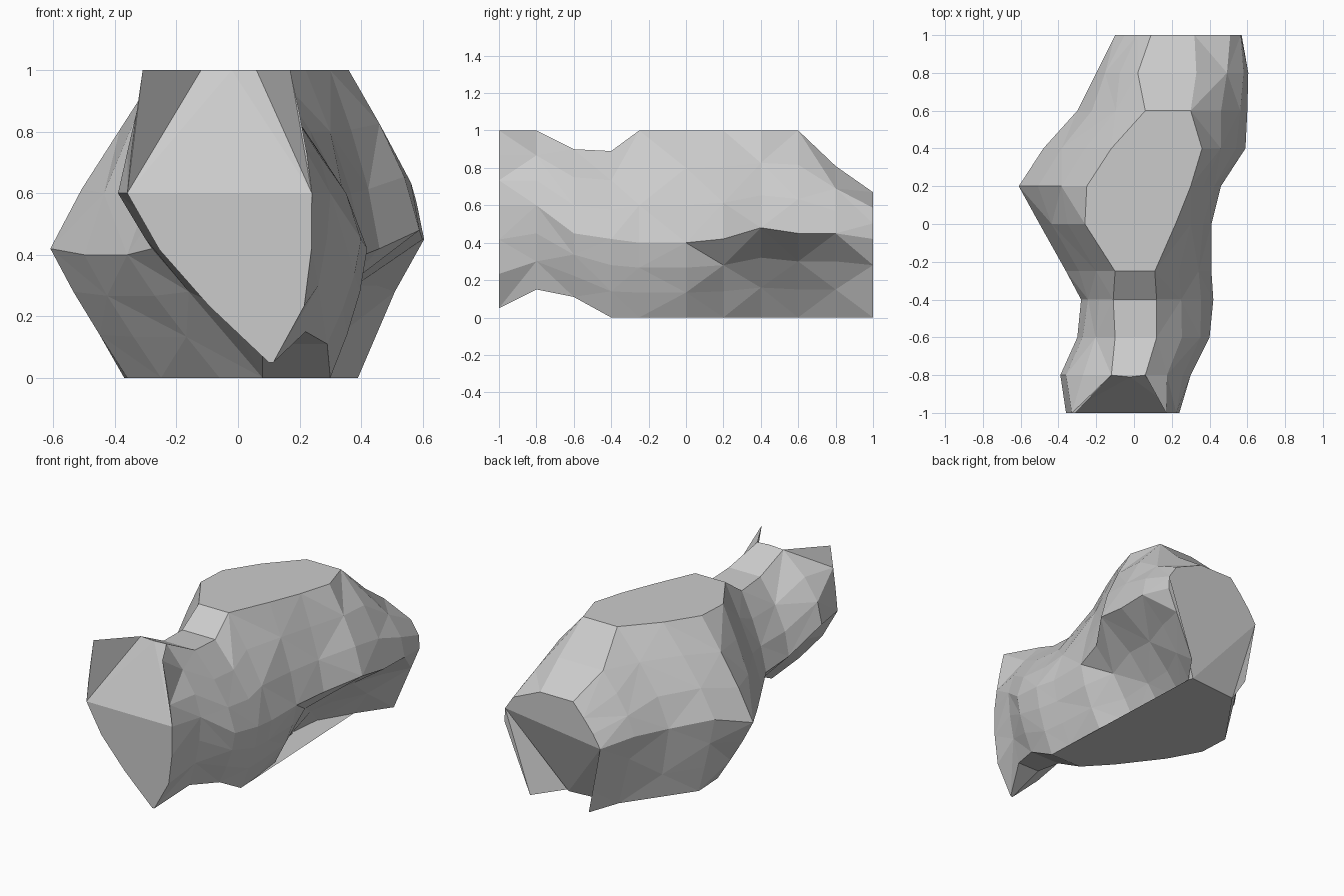
import bpy, bmesh

if "Cube" in bpy.data.objects:
    bpy.data.objects.remove(bpy.data.objects["Cube"])

# Cross-sections along y:
# y, top left/right x, top z, widest left/right x, widest z, bottom left/right x, bottom z
SECTIONS = [
    (-1.0, -.31, .17, 1.0, -.36, .24, .60, .10, .115, .05),
    (-0.8, -.12, .06, 1.0, -.39, .30, .60, .07, .22, .15),
    (-0.6, -.10, .12, .90, -.30, .40, .45, .08, .29, .11),
    (-0.4, -.11, .12, .89, -.28, .42, .42, .08, .30, .00),
    (-0.25, -.10, .11, 1.0, -.36, .41, .40, -.06, .29, .00),
    (0.0, -.26, .22, 1.0, -.50, .41, .40, -.25, .26, .00),
    (0.2, -.25, .30, 1.0, -.61, .46, .42, -.36, .16, .00),
    (0.4, -.12, .36, 1.0, -.48, .59, .48, -.37, .11, .00),
    (0.6, .06, .30, 1.0, -.30, .60, .45, -.23, .13, .00),
    (0.8, .02, .33, .81, -.20, .605, .45, -.09, .25, .00),
    (1.0, .09, .32, .67, -.10, .57, .42, -.02, .39, .00),
]
# Roundness of each section: left below/above, right below/above the widest point
BEND = [
    (1.35, 1.2, 4.0, 1.3), (0.9, 2.0, 1.8, 1.6), (0.95, 1.8, 1.5, 1.6),
    (1.0, 1.4, 1.5, 1.4), (1.1, 1.2, 1.5, 1.35), (1.1, 1.2, 1.5, 1.35),
    (1.1, 1.15, 0.75, 1.35), (1.1, 1.2, 0.7, 1.4), (1.0, 1.4, 0.7, 1.9),
    (1.0, 1.4, 0.75, 2.2), (1.0, 1.2, 1.0, 3.5),
]


def side(bot, mid, top, zb, zm, zt, low_power, high_power):
    """One flank from bottom to top: 3 points below the widest, 4 above."""
    pts = []
    for k in (3, 2, 1):
        u = k / 3
        pts.append((mid + (bot - mid) * u ** low_power, zm + (zb - zm) * u))
    for k in range(4):
        u = k / 3
        pts.append((mid + (top - mid) * u ** high_power, zm + (zt - zm) * u))
    return pts


bm = bmesh.new()
rings = []
for (y, tl, tr, zt, ml, mr, zm, bl, br, zb), (ll, lh, rl, rh) in zip(SECTIONS, BEND):
    left = side(bl, ml, tl, zb, zm, zt, ll, lh)
    right = side(br, mr, tr, zb, zm, zt, rl, rh)
    rings.append([bm.verts.new((x, y, z)) for x, z in left + right[::-1]])

# Faceted skin; the front top and the rear underside stay open as notches
last = len(rings) - 2
for j, (a, b) in enumerate(zip(rings, rings[1:])):
    for i in range(14):
        if (j == 0 and i == 6) or (j == last and i == 13):
            continue
        k = (i + 1) % 14
        if (i + j) % 2:
            bm.faces.new((a[i], a[k], b[k]))
            bm.faces.new((a[i], b[k], b[i]))
        else:
            bm.faces.new((a[i], a[k], b[i]))
            bm.faces.new((a[k], b[k], b[i]))


def notched_end(end, inner, apex, mids, tips, flat):
    """Slanted cap rising from the widest points to an apex between two prongs."""
    p = bm.verts.new(apex)
    bm.faces.new((p, end[mids[0]], end[mids[1]]))
    bm.faces.new([end[i] for i in flat])
    bm.faces.new((p, inner[tips[0]], inner[tips[1]]))
    # inner walls of the prongs
    for m, t in zip(mids, tips):
        step = 1 if t > m else -1
        for i in range(m + step, t, step):
            bm.faces.new((end[m], end[i], end[i + step]))
        bm.faces.new((end[m], end[t], inner[t]))
        bm.faces.new((end[m], inner[t], p))


# Front end: prongs point up; rear end: prongs point down
notched_end(rings[0], rings[1], (-.02, -.81, 1.0), (3, 10), (6, 7),
            (0, 1, 2, 3, 10, 11, 12, 13))
notched_end(rings[-1], rings[-2], (.24, .83, 0.0), (3, 9), (0, 13),
            (3, 4, 5, 6, 7, 8, 9))
bmesh.ops.recalc_face_normals(bm, faces=bm.faces)

# Flat underside bridges the recess below the right flank
bridge = bm.faces.new([r[13] for r in rings[3:10]])
bridge.normal_update()
if bridge.normal.z > 0:
    bridge.normal_flip()

mesh = bpy.data.meshes.new("faceted_body")
bm.to_mesh(mesh)
bm.free()
body = bpy.data.objects.new("faceted_body", mesh)
bpy.context.collection.objects.link(body)
